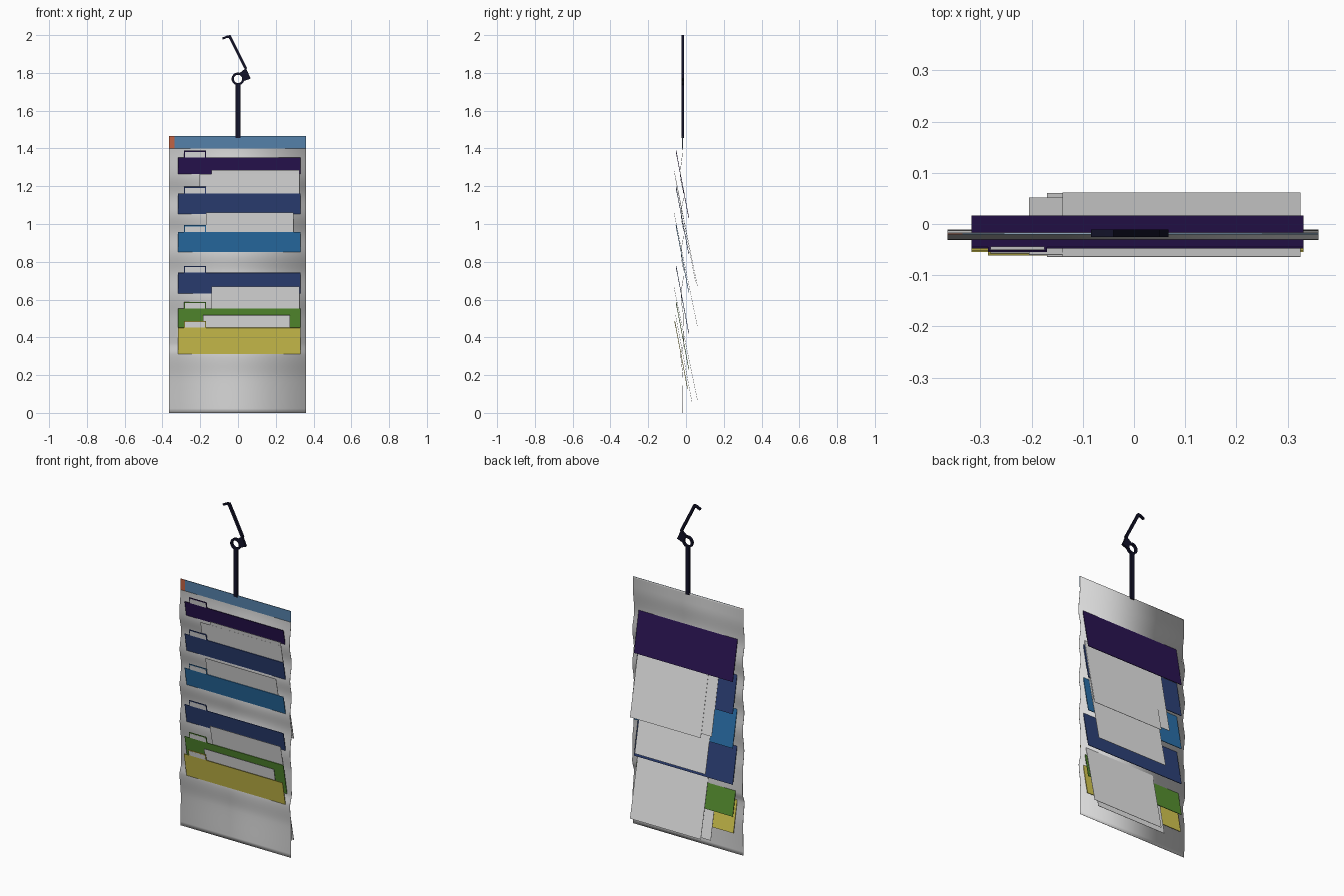
import bpy, bmesh, math
from mathutils import Vector

if "Cube" in bpy.data.objects:
    bpy.data.objects.remove(bpy.data.objects["Cube"])


def material(name, r, g, b):
    m = bpy.data.materials.new(name)
    m.diffuse_color = (r, g, b, 1)
    m.use_nodes = True
    m.node_tree.nodes["Principled BSDF"].inputs["Base Color"].default_value = m.diffuse_color
    return m


PANEL = material("panel grey", 0.68, 0.68, 0.68)
PAPER = material("paper white", 0.80, 0.80, 0.80)
HEADER = material("header blue", 0.09, 0.22, 0.40)
ORANGE = material("orange", 0.54, 0.125, 0.057)
PURPLE = material("purple", 0.023, 0.007, 0.085)
NAVY = material("navy", 0.026, 0.053, 0.19)
BLUE = material("blue", 0.023, 0.163, 0.40)
GREEN = material("green", 0.095, 0.28, 0.03)
YELLOW = material("yellow", 0.67, 0.58, 0.08)
METAL = material("hook black", 0.006, 0.006, 0.022)


def make(name, verts, faces, mat):
    me = bpy.data.meshes.new(name)
    me.from_pydata(verts, [], faces)
    bm = bmesh.new()
    bm.from_mesh(me)
    bmesh.ops.recalc_face_normals(bm, faces=bm.faces)
    bm.to_mesh(me)
    bm.free()
    me.materials.append(mat)
    ob = bpy.data.objects.new(name, me)
    bpy.context.collection.objects.link(ob)
    return ob


def board(name, x0, x1, top, bottom, thick, mat):
    """Thin flat board; top and bottom are (y, z) of its mid line."""
    t, b = Vector(top), Vector(bottom)
    d = (t - b).normalized()
    n = Vector((d.y, -d.x)) * thick / 2
    ring = [t - n, t + n, b + n, b - n]
    verts = [(x, p.x, p.y) for x in (x0, x1) for p in ring]
    faces = [(0, 1, 2, 3), (7, 6, 5, 4)]
    faces += [(i, (i + 1) % 4, (i + 1) % 4 + 4, i + 4) for i in range(4)]
    return make(name, verts, faces, mat)


def cut_plate(name, outline, mat, y=-0.018, depth=0.014):
    """Extrude an (x, z) outline along y."""
    n = len(outline)
    verts = [(x, y + s * depth / 2, z) for s in (-1, 1) for x, z in outline]
    faces = [tuple(range(n)), tuple(range(2 * n - 1, n - 1, -1))]
    faces += [(i, (i + 1) % n, (i + 1) % n + n, i + n) for i in range(n)]
    return make(name, verts, faces, mat)


# wavy backing panel: (z, y) wave points, eased between
wave = [(1.465, -.018), (1.40, -.018), (1.26, -.030), (1.15, -.013),
        (1.05, -.0265), (.95, -.013), (.845, -.0265), (.74, -.013),
        (.62, -.026), (.50, -.014), (.37, -.012), (.31, -.0275),
        (.18, -.016), (0, -.018)]
rows = [wave[0]]
for (za, ya), (zb, yb) in zip(wave, wave[1:]):
    for i in range(1, 9):
        t = i / 8
        e = 0.5 - 0.5 * math.cos(math.pi * t)
        rows.append((za + (zb - za) * t, ya + (yb - ya) * e))
verts = [(x, y, z) for z, y in rows for x in (-.364, .361)]
faces = [(2 * i, 2 * i + 1, 2 * i + 3, 2 * i + 2) for i in range(len(rows) - 1)]
panel = make("backing_panel", verts, faces, PANEL)
mod = panel.modifiers.new("thickness", "SOLIDIFY")
mod.thickness = 0.002
mod.offset = 0
for p in panel.data.polygons:
    p.use_smooth = True
bpy.context.view_layer.objects.active = panel
panel.select_set(True)
bpy.ops.object.shade_smooth_by_angle()

# header strip with orange end
board("header_strip", -.335, .361, (-.0195, 1.465), (-.0195, 1.40), .002, HEADER)
board("header_end", -.364, -.335, (-.0195, 1.465), (-.0195, 1.40), .002, ORANGE)

# leaning folders with labelled tabs
SLOPE = 0.19
folders = [(1.388, -.053, PURPLE), (1.197, -.053, NAVY), (.994, -.053, BLUE),
           (.778, -.053, NAVY), (.588, -.053, GREEN), (.487, -.060, YELLOW)]
for i, (z, y, mat) in enumerate(folders, 1):
    def at(d, forward=0.0):
        return (y + d * SLOPE - forward, z - d)
    board(f"folder_{i}", -.318, .331, at(.036), at(.357), .003, mat)
    board(f"folder_tab_{i}", -.285, -.170, at(0), at(.037), .003, mat)
    board(f"tab_label_{i}", -.280, -.175, at(.006), at(.0355, 0), .0042, PAPER)

# loose papers behind the folders
papers = [(-.140, .325, (-.064, 1.287), (.061, .668)),
          (-.205, .325, (-.060, 1.265), (.051, .690)),
          (-.170, .295, (-.064, 1.062), (.060, .460)),
          (-.140, .325, (-.064, .668), (.061, .066)),
          (-.185, .275, (-.055, .517), (.031, .060))]
for i, (x0, x1, top, bottom) in enumerate(papers, 1):
    board(f"paper_{i}", x0, x1, top, bottom, .0015, PAPER)

# hook: stem, ring, bracket and bent arm
cut_plate("hook_stem", [(-.012, 1.455), (.012, 1.455), (.012, 1.745), (-.012, 1.745)], METAL)
N = 32
verts = []
for r in (.022, .034):
    for y in (-.025, -.011):
        verts += [(r * math.cos(math.tau * i / N), y, 1.768 + r * math.sin(math.tau * i / N))
                  for i in range(N)]
faces = []
for a, b in ((0, 1), (1, 3), (3, 2), (2, 0)):
    faces += [(a * N + i, a * N + (i + 1) % N, b * N + (i + 1) % N, b * N + i) for i in range(N)]
make("hook_ring", verts, faces, METAL)
cut_plate("hook_bracket", [(.010, 1.800), (.042, 1.826), (.067, 1.770), (.032, 1.757)], METAL)
cut_plate("hook_arm", [(.034, 1.822), (.050, 1.822), (-.040, 2.0), (-.058, 1.998),
                       (-.084, 1.986), (-.081, 1.976), (-.056, 1.986), (-.049, 1.986)], METAL)
